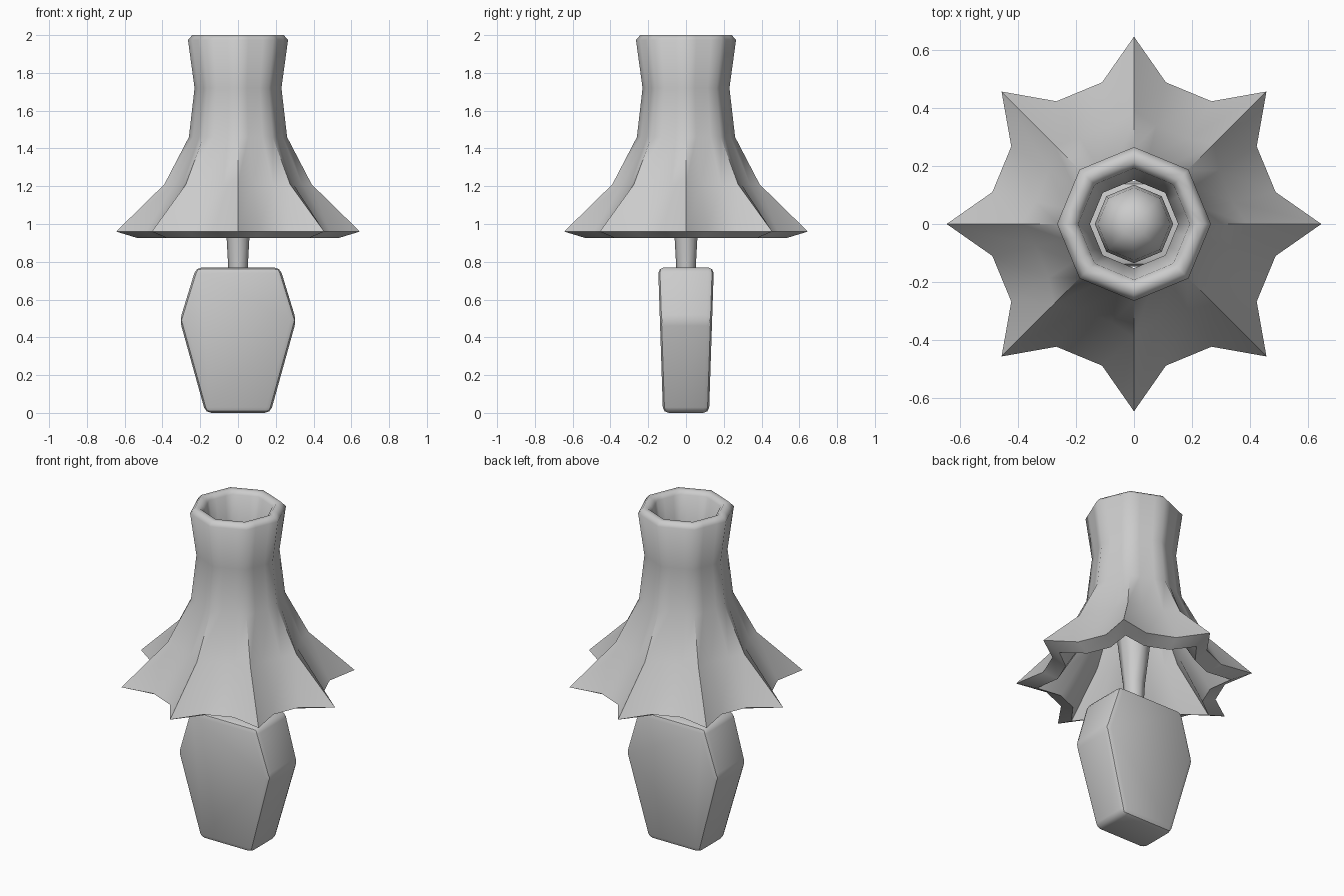
import bpy, bmesh
from math import sin, cos, pi, radians

if "Cube" in bpy.data.objects:
    bpy.data.objects.remove(bpy.data.objects["Cube"])


def finish(name, bm, angle):
    bmesh.ops.recalc_face_normals(bm, faces=bm.faces)
    me = bpy.data.meshes.new(name)
    bm.to_mesh(me)
    bm.free()
    ob = bpy.data.objects.new(name, me)
    bpy.context.collection.objects.link(ob)
    bpy.ops.object.select_all(action='DESELECT')
    ob.select_set(True)
    bpy.context.view_layer.objects.active = ob
    bpy.ops.object.shade_smooth_by_angle(angle=radians(angle))
    return ob


def bridge(bm, a, b):
    n = len(a)
    for i in range(n):
        j = (i + 1) % n
        bm.faces.new((a[i], a[j], b[j], b[i]))


# Ragged flared sleeve: (tip radius, height, valley factor), outside then inside
FLAT = 0.9376   # valley points lie on the octagon's sides
sleeve = [(0.645, 0.96, 0.775), (0.39, 1.21, 0.89), (0.26, 1.46, FLAT),
          (0.23, 1.72, FLAT), (0.265, 1.975, FLAT), (0.242, 2.0, FLAT),
          (0.213, 2.0, FLAT), (0.192, 1.98, FLAT), (0.152, 1.72, FLAT),
          (0.185, 1.43, FLAT), (0.31, 1.16, 0.89), (0.53, 0.925, 0.79)]
bm = bmesh.new()
rings = []
for r, z, f in sleeve:
    ring = []
    for k in range(8):
        for off, s in ((0, 1), (12.7, f), (32.3, f)):
            a = radians(45 * k + off)
            ring.append(bm.verts.new((r * s * cos(a), r * s * sin(a), z)))
    rings.append(ring)
for i, ring in enumerate(rings):
    bridge(bm, ring, rings[(i + 1) % len(rings)])
finish("sleeve", bm, 50)

# Tapered arm with a domed top, hidden mostly inside the sleeve
arm = [(0.05, 0.74), (0.06, 0.92), (0.098, 1.25), (0.135, 1.53),
       (0.125, 1.6), (0.09, 1.66), (0.045, 1.69)]
bm = bmesh.new()
rings = [[bm.verts.new((r * cos(pi * k / 4), r * sin(pi * k / 4), z))
          for k in range(8)] for r, z in arm]
for a, b in zip(rings, rings[1:]):
    bridge(bm, a, b)
bm.faces.new(rings[0])
bm.faces.new(rings[-1])
finish("arm", bm, 50)

# Mitten-like hand: six-sided slab, thicker at the top, rounded edges
half = [(0.172, 0.0), (0.308, 0.49), (0.222, 0.77)]
outline = half + [(-x, z) for x, z in reversed(half)]
bm = bmesh.new()
front, back = [[bm.verts.new((x, s * (0.122 + 0.033 * z), z)) for x, z in outline]
               for s in (-1, 1)]
bridge(bm, front, back)
bm.faces.new(front)
bm.faces.new(back)
bmesh.ops.recalc_face_normals(bm, faces=bm.faces)
bmesh.ops.bevel(bm, geom=bm.edges[:], offset=0.03, segments=2, profile=0.5,
                affect='EDGES')
finish("hand", bm, 40)
